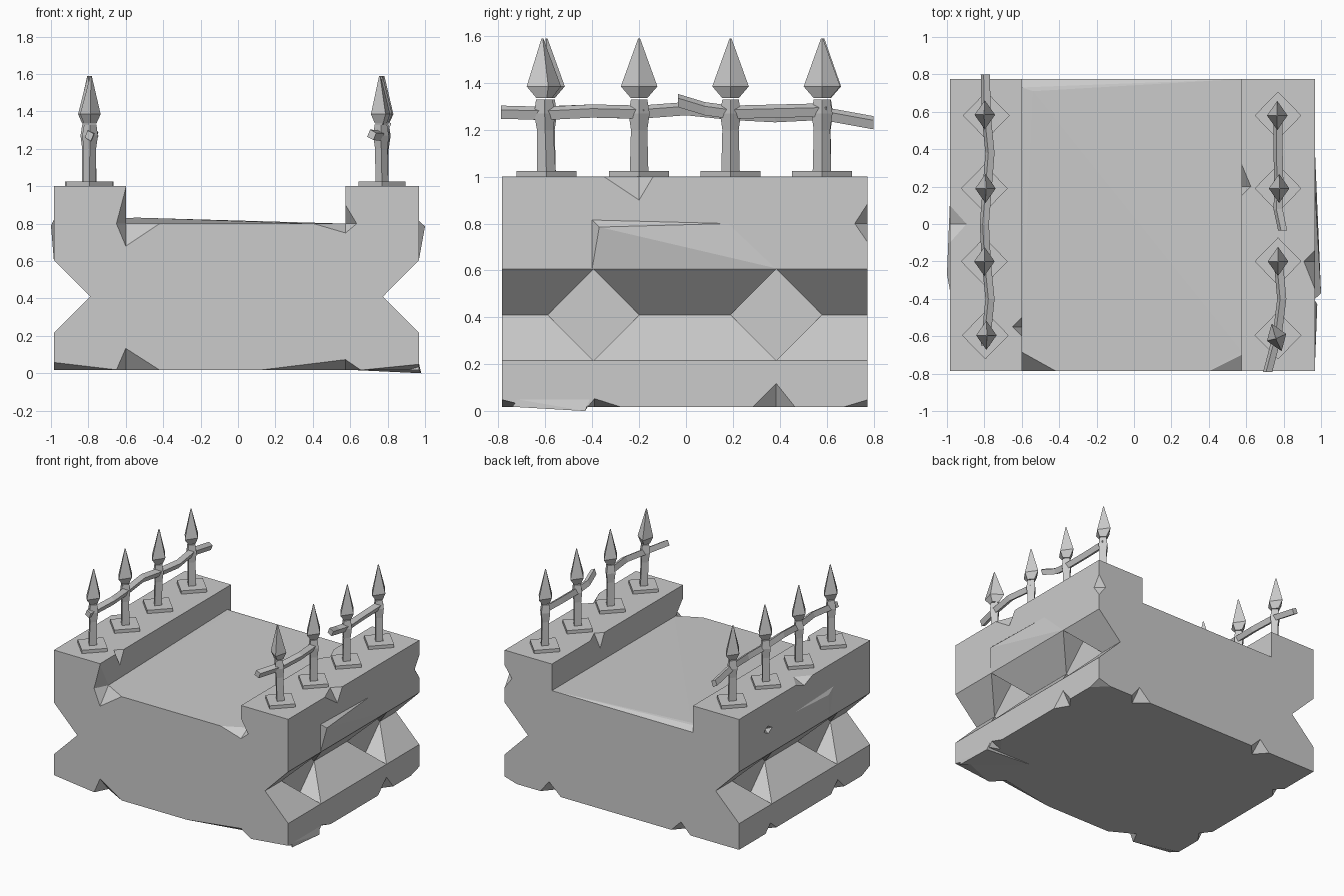
import bpy, bmesh
from math import pi, cos, sin
from mathutils import Matrix, Vector

cube = bpy.data.objects.get("Cube")
if cube:
    bpy.data.objects.remove(cube, do_unlink=True)

stone = bpy.data.materials.new("grey_stone")
stone.use_nodes = True
GREY = (0.6, 0.6, 0.6, 1)
stone.diffuse_color = GREY
stone.node_tree.nodes["Principled BSDF"].inputs["Base Color"].default_value = GREY


def make(name, bm):
    bmesh.ops.recalc_face_normals(bm, faces=bm.faces)
    me = bpy.data.meshes.new(name)
    bm.to_mesh(me)
    bm.free()
    me.materials.append(stone)
    ob = bpy.data.objects.new(name, me)
    bpy.context.collection.objects.link(ob)
    return ob


def hull(name, points):
    bm = bmesh.new()
    for p in points:
        bm.verts.new(p)
    res = bmesh.ops.convex_hull(bm, input=bm.verts)
    loose = [v for v in bm.verts if not v.link_faces]
    bmesh.ops.delete(bm, geom=loose, context='VERTS')
    return make(name, bm)


def chip(c, lo, hi):
    """Octahedral cutter with its own reach along each half axis."""
    c = Vector(c)
    pts = []
    for i in range(3):
        axis = Vector([float(i == k) for k in range(3)])
        pts += [c - axis * lo[i], c + axis * hi[i]]
    return hull("chip", pts)


# Bridge body: profile with deck, side walls and a V groove on each side
LEFT, RIGHT, FRONT, BACK, BASE = -.985, .968, -.785, .775, .018
profile = [(LEFT, BASE), (RIGHT, BASE), (RIGHT, .215), (.775, .41), (RIGHT, .605),
           (RIGHT, 1), (.575, 1), (.575, .8), (-.6, .8), (-.6, 1), (LEFT, 1),
           (LEFT, .605), (-.79, .41), (LEFT, .215)]
bm = bmesh.new()
face = bm.faces.new([bm.verts.new((x, FRONT, z)) for x, z in profile])
ext = bmesh.ops.extrude_face_region(bm, geom=[face])
verts = [g for g in ext["geom"] if isinstance(g, bmesh.types.BMVert)]
bmesh.ops.translate(bm, verts=verts, vec=(0, BACK - FRONT, 0))
body = make("bridge_body", bm)

# Diamond recesses in the grooves
cutters = []
for side, inner in ((1, .775), (-1, -.79)):
    for y in (-.395, .385):
        ring = [(y - .195, .41), (y, .605), (y + .195, .41), (y, .215)]
        cutters.append(hull("recess", [(x, a, b) for x in (inner, side * 1.2) for a, b in ring]))

# Broken corners and edges
cutters += [
    chip((-.6, FRONT, .8), (.05, .1, .12), (.18, .1, .19)),
    chip((.575, FRONT, .8), (.17, .1, .05), (.06, .085, .1)),
    chip((-.6, -.55, 1), (.05, .05, .1), (.05, .05, .1)),
    chip((.575, .2, 1), (.05, .05, .1), (.05, .12, .1)),
    chip((RIGHT, -.2, 1), (.06, .15, .1), (.1, .06, .1)),
    chip((RIGHT, BACK, .8), (.06, .055, .08), (.1, .1, .085)),
    chip((LEFT, 0, 1), (.1, .1, .04), (.09, .1, .1)),
    chip((LEFT, .43, .79), (.1, .05, .03), (.03, .05, .03)),
    chip((RIGHT, .385, BASE), (.06, .1, .1), (.1, .08, .1)),
    chip((RIGHT, -.39, BASE), (.08, .03, .1), (.1, .11, .035)),
    chip((LEFT, .4, BASE), (.1, .07, .1), (.06, .06, .06)),
    chip((LEFT, -.4, BASE), (.1, .08, .1), (.06, .08, .08)),
    chip((-.6, FRONT, BASE), (.05, .1, .1), (.18, .1, .115)),
    chip((.575, FRONT, BASE), (.45, .1, .1), (.08, .09, .055)),
    chip((-.5, BACK, BASE), (.08, .09, .1), (.08, .1, .08)),
    chip((.6, BACK, BASE), (.1, .08, .1), (.07, .1, .09)),
    chip((LEFT, FRONT, BASE), (.1, .1, .1), (.34, .1, .04)),
    chip((RIGHT, FRONT, BASE), (.3, .1, .1), (.1, .12, .03)),
    chip((RIGHT, BACK, BASE), (.1, .1, .1), (.1, .1, .03)),
]
for c in cutters:
    mod = body.modifiers.new("cut", 'BOOLEAN')
    mod.operation, mod.solver, mod.object = 'DIFFERENCE', 'EXACT', c
graph = bpy.context.evaluated_depsgraph_get()
carved = bpy.data.meshes.new_from_object(body.evaluated_get(graph))
body.modifiers.clear()
body.data = carved
for c in cutters:
    bpy.data.objects.remove(c, do_unlink=True)

# Uneven swellings of the stone
hull("worn_deck", [(-.6, -.66, .8), (-.4, -.78, .8), (.4, -.78, .8), (.575, -.68, .8),
                   (.575, BACK, .8), (-.6, BACK, .8), (-.54, .71, .832), (-.6, .73, .83)])
hull("right_wall_bulge", [(RIGHT, -.4, .815), (RIGHT, -.4, .61), (1, -.37, .785),
                          (RIGHT, .18, .8), (RIGHT, .38, .61)])
hull("left_wall_bulge", [(LEFT, -.35, .82), (LEFT, -.3, .61), (-1, -.27, .79),
                         (LEFT, .1, .8)])
hull("base_sag", [(RIGHT, -.74, BASE), (.98, -.43, 0), (RIGHT, -.41, .05),
                  (RIGHT, -.72, .05), (.6, -.42, BASE)])


def stack(name, rings, matrix):
    """Four-sided lathe: rings of (x reach, y reach, z); zero reach is a tip."""
    bm = bmesh.new()
    loops = [[bm.verts.new((rx * cos(k * pi / 2), ry * sin(k * pi / 2), z)) for k in range(4)]
             for rx, ry, z in rings]
    for a, b in zip(loops, loops[1:]):
        for k in range(4):
            bm.faces.new((a[k], a[k - 1], b[k - 1], b[k]))
    bm.faces.new(loops[0])
    bm.faces.new(loops[-1])
    bmesh.ops.remove_doubles(bm, verts=bm.verts, dist=.0001)
    bm.transform(matrix)
    return make(name, bm)


# Fence posts: diamond foot, shaft and spear head, with a slight lean (x, y)
POST = [(.035, .04, 0), (.033, .035, .2), (.042, .045, .27), (.033, .035, .33)]
HEAD = [(.033, .035, .335), (.055, .078, .385), (.004, .004, .59)]
posts = [("right", .77, -.595, -.02, -.03), ("right", .77, -.2, .0, 0),
         ("right", .77, .19, .015, 0), ("right", .77, .58, -.01, 0),
         ("left", -.795, -.595, .015, 0), ("left", -.8, -.2, 0, 0),
         ("left", -.8, .19, .015, 0), ("left", -.79, .58, -.02, .01)]
for side, x, y, lx, ly in posts:
    place = Matrix.Translation((x, y, 1))
    lean = Matrix.Identity(4)
    lean[0][2], lean[1][2] = lx, ly
    stack(side + "_post_foot", [(.125, .128, -.01), (.125, .128, .025)], place)
    stack(side + "_post", POST, place @ lean)
    turn = Matrix.Rotation(.35 if ly < 0 else 0, 4, 'Z')
    stack(side + "_spear_head", HEAD, place @ lean @ turn)


# Bent and broken rails
def rail(name, path):
    bm = bmesh.new()
    prev = None
    for p in path:
        x, y, z = p
        ring = [bm.verts.new((x + .026 * cos(k * pi / 2 + .35), y, z + .03 * sin(k * pi / 2 + .35)))
                for k in range(4)]
        if prev:
            for k in range(4):
                bm.faces.new((prev[k], prev[k - 1], ring[k - 1], ring[k]))
        else:
            bm.faces.new(ring)
        prev = ring
    bm.faces.new(prev)
    make(name, bm)


rail("left_rail", [(-.795, -.65, 1.27), (-.77, -.4, 1.28), (-.79, -.2, 1.275), (-.8, 0, 1.29),
                   (-.785, .19, 1.27), (-.77, .38, 1.26), (-.79, .58, 1.27), (-.795, .8, 1.23)])
rail("right_front_rail", [(.715, -.79, 1.275), (.765, -.6, 1.27), (.79, -.4, 1.28),
                          (.77, -.18, 1.275)])
rail("right_back_rail", [(.795, -.035, 1.325), (.77, .08, 1.29), (.775, .19, 1.275),
                         (.77, .4, 1.28), (.77, .6, 1.285)])
